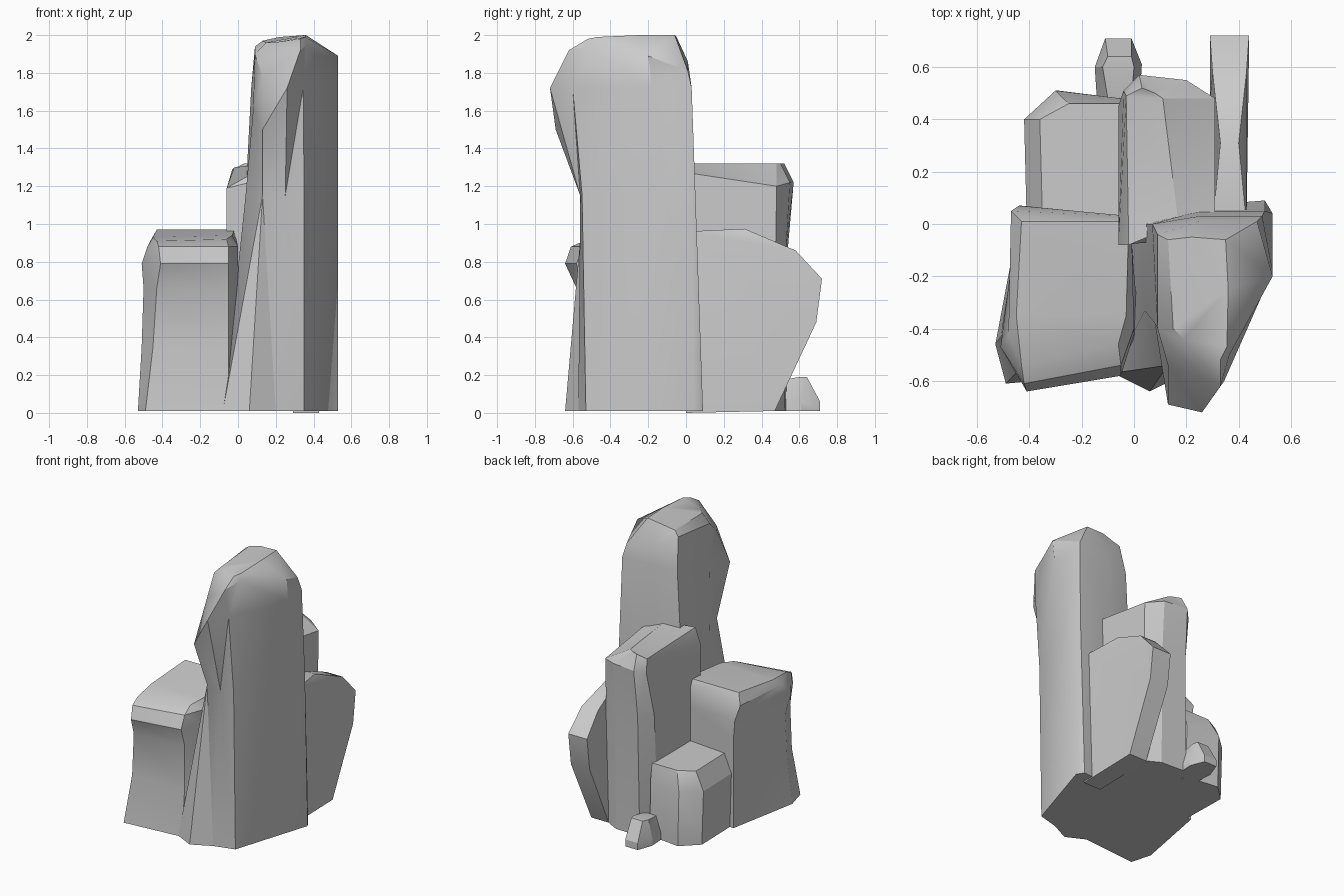
import bpy, bmesh, math


def loft(name, rings, angle=30):
    """Skin closed rings of equal length; each ring is (default z, points)."""
    bm = bmesh.new()
    loops = [[bm.verts.new((p[0], p[1], p[2] if len(p) > 2 else z)) for p in pts]
             for z, pts in rings]
    for a, b in zip(loops, loops[1:]):
        n = len(a)
        for i in range(n):
            j = (i + 1) % n
            bm.faces.new((a[i], a[j], b[j], b[i]))
    bm.faces.new(loops[0][::-1])
    bm.faces.new(loops[-1])
    bmesh.ops.triangulate(bm, faces=bm.faces[:])
    bmesh.ops.recalc_face_normals(bm, faces=bm.faces[:])
    bmesh.ops.dissolve_limit(bm, angle_limit=math.radians(1),
                             verts=bm.verts[:], edges=bm.edges[:])
    me = bpy.data.meshes.new(name)
    bm.to_mesh(me)
    bm.free()
    ob = bpy.data.objects.new(name, me)
    bpy.context.collection.objects.link(ob)
    bpy.context.view_layer.objects.active = ob
    bpy.ops.object.select_all(action='DESELECT')
    ob.select_set(True)
    bpy.ops.object.shade_smooth_by_angle(angle=math.radians(angle))
    return ob


# Tall pillar with a bulging head
loft("tall_pillar", [
    (.01, [(-.08, -.57), (.06, -.64), (.2, -.57), (.35, -.53),
           (.53, .04), (.5, .09), (.25, .07), (-.03, 0)]),
    (1.15, [(.04, -.33), (.13, -.54), (.25, -.56), (.35, -.55),
            (.53, -.1), (.5, .05), (.25, .05), (.04, 0)]),
    (1.72, [(.08, -.38, 1.6), (.13, -.69, 1.5), (.26, -.72), (.345, -.6),
            (.53, -.18), (.49, .03), (.25, .03), (.07, 0)]),
    (1.9, [(.09, -.4), (.13, -.54, 1.78), (.33, -.62, 1.92), (.365, -.5, 1.95),
           (.53, -.2, 1.89), (.47, .01, 1.81), (.25, .01, 1.86), (.09, -.04, 1.94)]),
    (2.0, [(.15, -.4, 1.96), (.19, -.44, 1.96), (.33, -.52, 1.98), (.355, -.47, 1.99),
           (.36, -.25), (.35, -.06), (.22, -.05, 1.99), (.13, -.06, 1.97)]),
], 35)

# Front left block with an overhanging lip
loft("front_left_pillar", [
    (.01, [(-.53, -.46), (-.49, -.61), (-.05, -.57), (.05, -.4), (-.02, .03), (-.43, .07)]),
    (.35, [(-.51, -.43), (-.45, -.57), (-.05, -.54), (.03, -.4), (-.02, .03), (-.43, .07)]),
    (.66, [(-.5, -.42), (-.43, -.58), (-.05, -.54), (.02, -.4), (-.02, .03), (-.43, .07)]),
    (.79, [(-.51, -.47), (-.41, -.64), (-.05, -.58), (0, -.42), (-.02, .03), (-.44, .07)]),
    (.88, [(-.48, -.42), (-.42, -.61), (-.05, -.54), (0, -.4), (-.01, .03, .93), (-.47, .05, .9)]),
    (.95, [(-.45, -.35, .93), (-.43, -.54, .91), (-.06, -.46, .92),
           (-.03, -.35, .94), (-.02, .01, .97), (-.43, .01, .97)]),
])

# Middle back pillar with a slanted top
loft("back_middle_pillar", [
    (.01, [(-.05, -.08), (.3, -.05), (.31, .46), (.2, .52), (0, .53), (-.06, .4)]),
    (.88, [(-.06, -.08), (.31, -.05), (.31, .47), (.2, .53), (.01, .54), (-.06, .45)]),
    (1.22, [(-.06, -.08, 1.19), (.31, -.05, 1.28), (.31, .48, 1.2),
            (.2, .55), (.02, .57), (-.04, .51, 1.19)]),
    (1.32, [(-.02, -.08, 1.3), (.17, 0), (.11, .48), (.08, .5), (.03, .52), (-.03, .49, 1.29)]),
], 22)

# Back right slab: side profile with a left and right x at each corner
side = [(0, 0, .29, .43), (.47, .01, .29, .43), (.69, .48, .29, .44), (.72, .71, .29, .44),
        (.58, .86, .30, .43), (.31, .975, .33, .40), (0, .96, .30, .43)]
loft("back_right_slab", [(0, [(s[k], s[0], s[1]) for s in side]) for k in (2, 3)])

# Low back left block
foot = [(-.41, 0), (-.03, 0), (-.05, .48), (-.3, .51), (-.42, .4)]
loft("back_left_block", [
    (.01, [(x * .97, y) for x, y in foot]),
    (.4, foot),
    (.53, [(-.35, .03), (-.05, .03), (-.05, .46), (-.25, .46), (-.36, .4)]),
], 22)

# Small stone at the back
stone = [(-.14, .45), (.02, .45), (.03, .61), (-.01, .71), (-.11, .71), (-.15, .6)]
loft("small_stone", [
    (.01, stone),
    (.06, stone),
    (.19, [(-.1, .48, .17), (-.01, .48, .17), (0, .6), (-.01, .64), (-.1, .64), (-.12, .6)]),
], 22)
